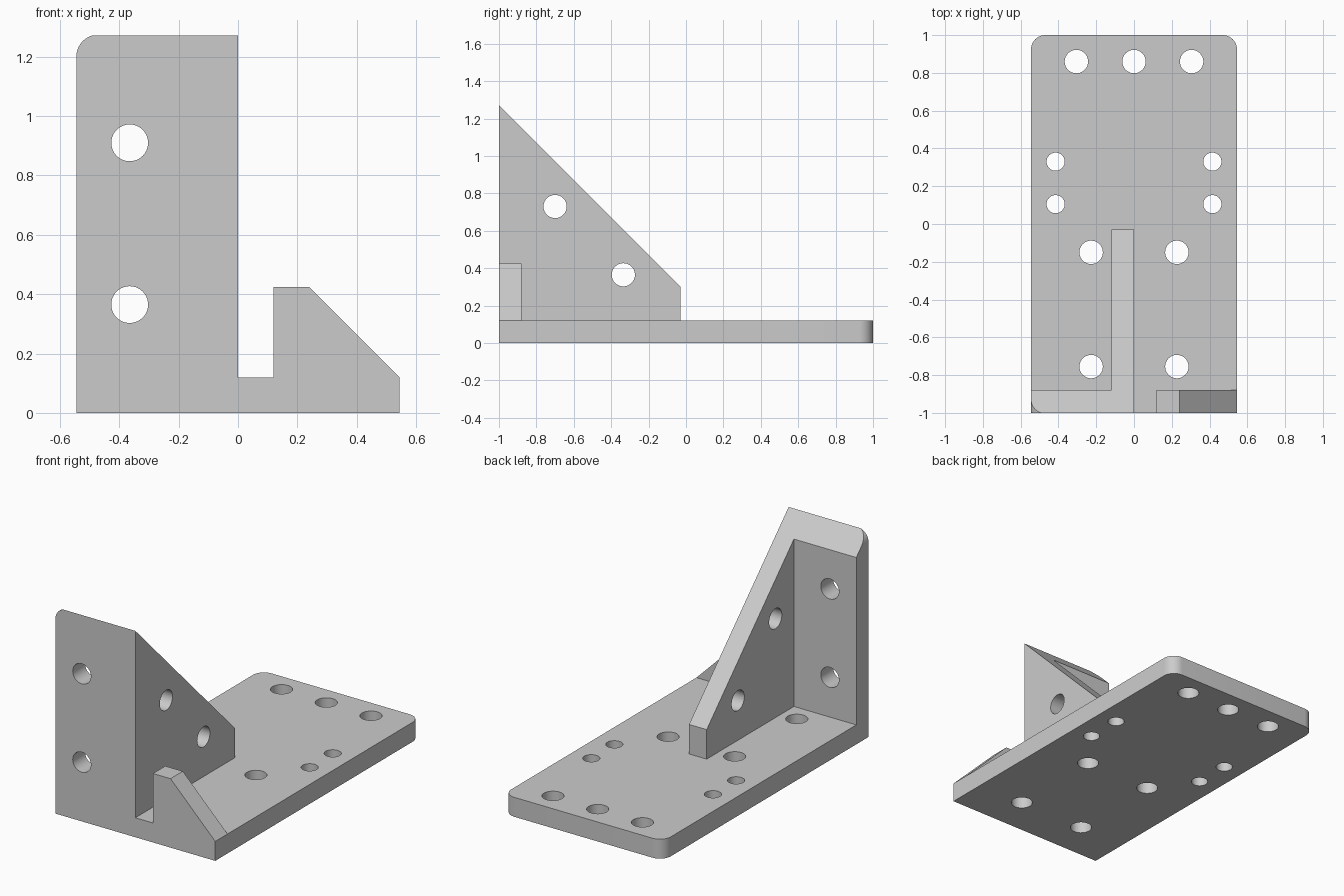
import bpy, bmesh, math
from mathutils import Vector

if "Cube" in bpy.data.objects:
    bpy.data.objects.remove(bpy.data.objects["Cube"])

W, T, RIB = 0.545, 0.12, 0.12      # half width, plate thickness, rib thickness

grey = bpy.data.materials.new("light grey")
grey.diffuse_color = (0.6, 0.6, 0.6, 1)
grey.use_nodes = True
grey.node_tree.nodes["Principled BSDF"].inputs["Base Color"].default_value = grey.diffuse_color


def prism(name, pts, axis, lo, hi):
    """Extrude a 2D profile along an axis (0=x, 1=y, 2=z) from lo to hi."""
    def place(p, d):
        v = list(p)
        v.insert(axis, d)
        return v
    bm = bmesh.new()
    face = bm.faces.new([bm.verts.new(place(p, lo)) for p in pts])
    moved = bmesh.ops.extrude_face_region(bm, geom=[face])["geom"]
    shift = Vector(place((0, 0), hi - lo))
    bmesh.ops.translate(bm, verts=[v for v in moved if isinstance(v, bmesh.types.BMVert)], vec=shift)
    bmesh.ops.recalc_face_normals(bm, faces=bm.faces)
    me = bpy.data.meshes.new(name)
    bm.to_mesh(me)
    bm.free()
    me.materials.append(grey)
    ob = bpy.data.objects.new(name, me)
    bpy.context.collection.objects.link(ob)
    return ob


def arc(cx, cy, r, a0, a1, n=10):
    return [(cx + r * math.cos(math.radians(a0 + (a1 - a0) * i / n)),
             cy + r * math.sin(math.radians(a0 + (a1 - a0) * i / n))) for i in range(n + 1)]


def combine(target, tool, operation):
    mod = target.modifiers.new(operation.lower(), 'BOOLEAN')
    mod.operation, mod.solver, mod.object = operation, 'EXACT', tool
    bpy.context.view_layer.objects.active = target
    bpy.ops.object.modifier_apply(modifier=mod.name)
    bpy.data.objects.remove(tool)


def drill(target, u, v, r, axis, lo, hi):
    combine(target, prism("drill", arc(u, v, r, 0, 360, 40)[:-1], axis, lo, hi), 'DIFFERENCE')


# Base plate with rounded back corners
R = 0.075
bracket = prism("bracket", [(-W, -1), (W, -1)] + arc(W - R, 1 - R, R, 0, 90)
                + arc(-W + R, 1 - R, R, 90, 180), 2, 0, T)

# Front wall: tall mounting plate on the left, low stop on the right
top = 1.275
wall = prism("front_wall", [(-W, 0), (W, 0), (W, T), (0.24, 0.425), (0.12, 0.425), (0.12, T),
                            (0, T), (0, top)] + arc(-W + R, top - R, R, 90, 180), 1, -1, -1 + T)
combine(bracket, wall, 'UNION')

# Gusset behind the tall plate
gusset = prism("gusset", [(-1, 0), (-0.03, 0), (-0.03, 0.6), (-0.9, top), (-1, top)], 0, -RIB, 0)
combine(bracket, gusset, 'UNION')

# 45 degree slope across the gusset and the plate top
slope = prism("slope_cutter", [(-1.1, 1.372), (0.1, 0.172), (0.1, 2), (-1.1, 2)], 0, -1, 1)
combine(bracket, slope, 'DIFFERENCE')

# Holes in the base
for x in (-0.305, 0, 0.305):
    drill(bracket, x, 0.86, 0.062, 2, -0.1, 0.2)
for s in (-1, 1):
    for x, y, r in ((0.415, 0.33, 0.048), (0.415, 0.105, 0.048),
                    (0.227, -0.15, 0.062), (0.227, -0.755, 0.062)):
        drill(bracket, s * x, y, r, 2, -0.1, 0.2)

# Holes in the tall plate and the gusset
for z in (0.365, 0.91):
    drill(bracket, -0.365, z, 0.062, 1, -1.1, -0.8)
for y, z in ((-0.7, 0.73), (-0.335, 0.365)):
    drill(bracket, y, z, 0.062, 0, -0.2, 0.1)

bpy.ops.object.select_all(action='DESELECT')
bracket.select_set(True)
bpy.context.view_layer.objects.active = bracket
bpy.ops.object.shade_smooth_by_angle(angle=math.radians(30))
